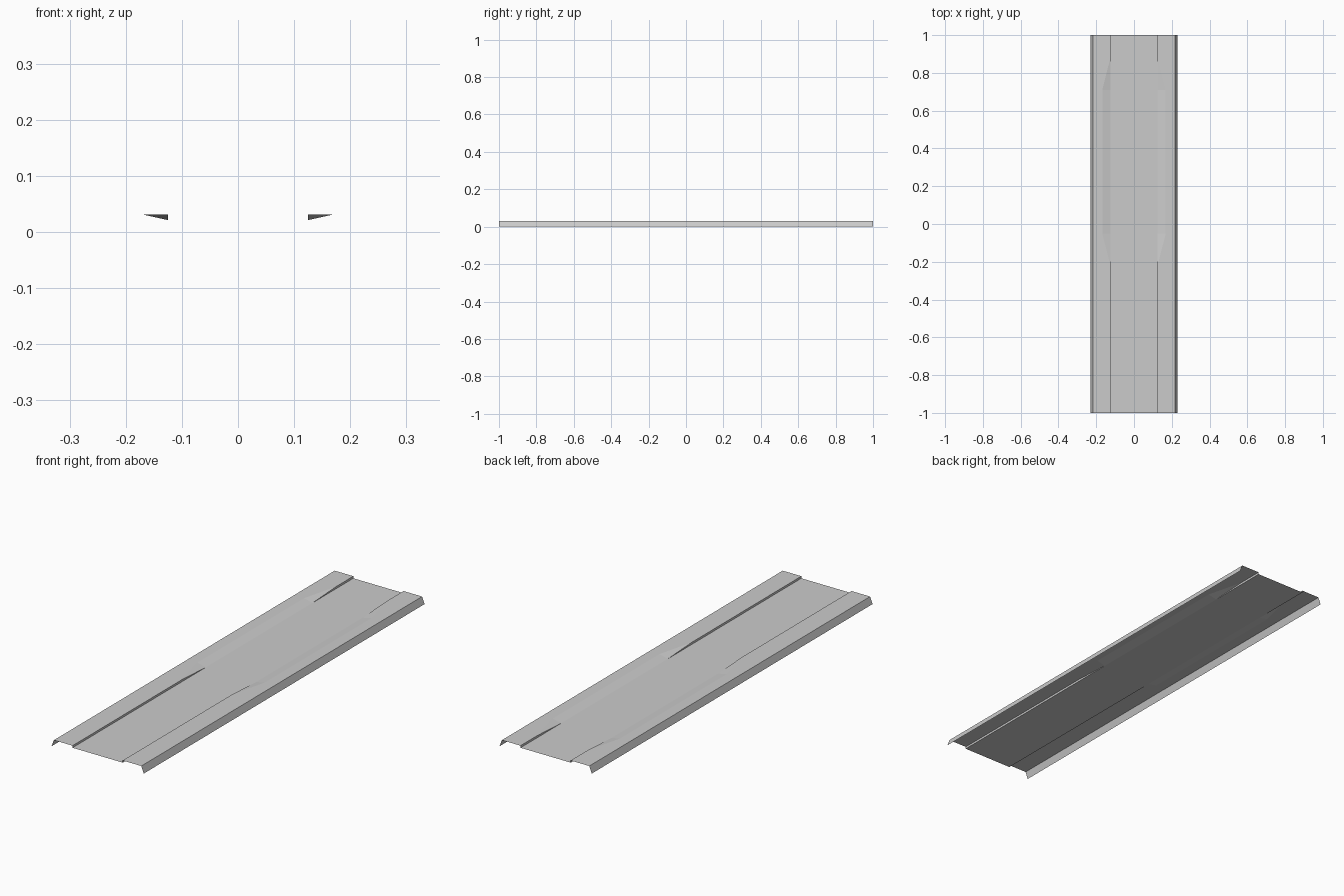
import bpy, bmesh

if "Cube" in bpy.data.objects:
    bpy.data.objects.remove(bpy.data.objects["Cube"])

# Key dimensions of the thin pressed sheet
HALF, TOP, LOW = 1.0, 0.031, 0.0215
EDGE, BEND, STEP, WIDE = 0.23, 0.218, 0.125, 0.168

# Stations along y: (y, x of the upper edge of the recess wall)
STATIONS = [(-HALF, STEP), (-0.22, STEP), (-0.05, WIDE),
            (0.71, WIDE), (0.88, STEP), (HALF, STEP)]


def section(y, lip):
    """Cross-section from left skirt to right skirt."""
    right = [(STEP, LOW), (lip, TOP), (BEND, TOP), (EDGE, 0.0)]
    left = [(-x, z) for x, z in reversed(right)]
    return [(x, y, z) for x, z in left + right]


# Loft the sections into one open sheet: skirts, rims, recess walls, floor
bm = bmesh.new()
rows = [[bm.verts.new(p) for p in section(*s)] for s in STATIONS]
for a, b in zip(rows, rows[1:]):
    for i in range(len(a) - 1):
        bm.faces.new((a[i], a[i + 1], b[i + 1], b[i]))

# Keep the flared transitions crisp and flat
warped = [f for f in bm.faces
          if abs(f.verts[0].co.z - f.verts[1].co.z) > 0.005
          and abs(f.verts[0].co.z) > 0.01 and abs(f.verts[1].co.z) > 0.01]
bmesh.ops.triangulate(bm, faces=warped)

mesh = bpy.data.meshes.new("recessed_panel")
bm.to_mesh(mesh)
bm.free()
panel = bpy.data.objects.new("recessed_panel", mesh)
bpy.context.collection.objects.link(panel)
